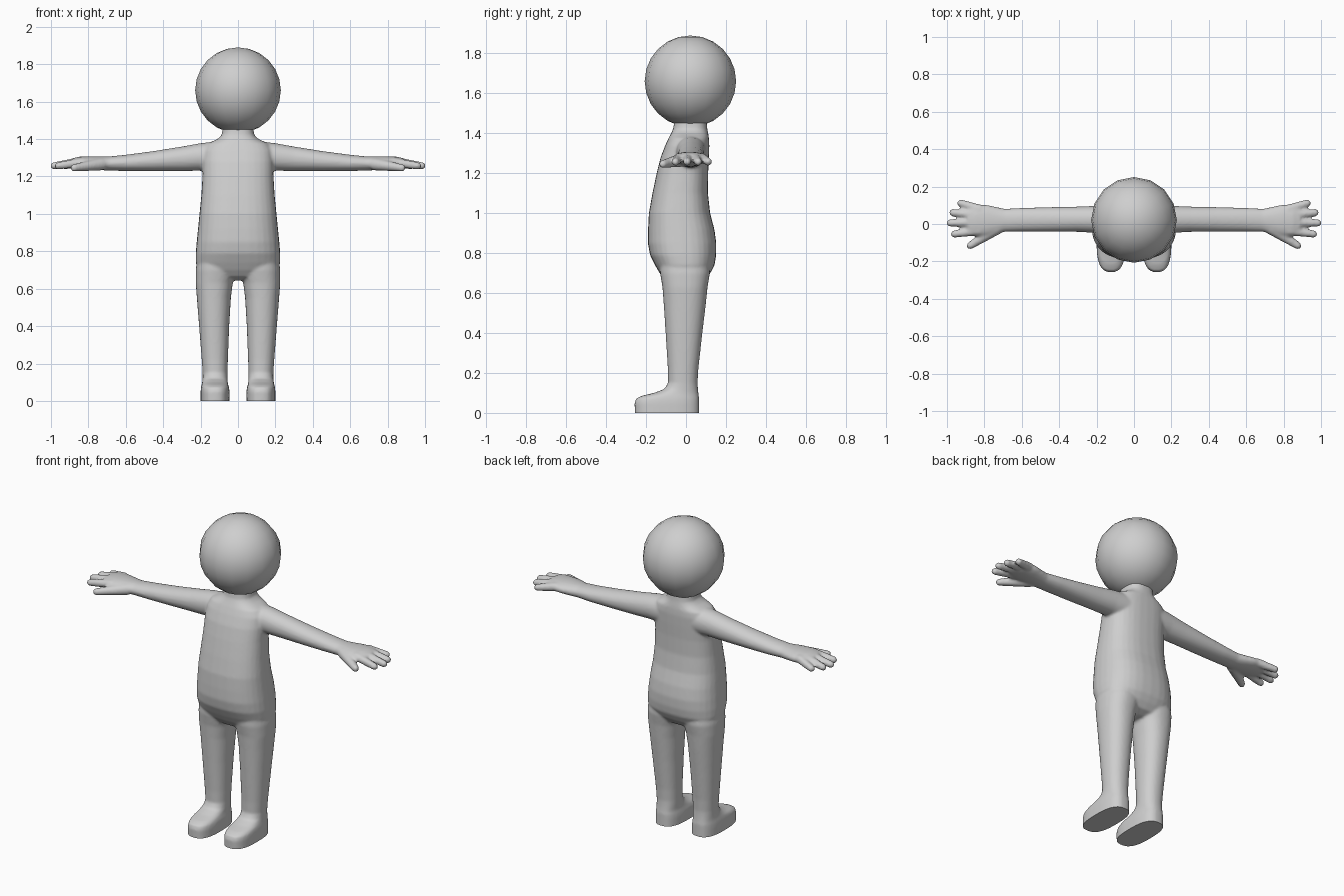
import bpy, bmesh, math
from mathutils import Vector

if "Cube" in bpy.data.objects:
    bpy.data.objects.remove(bpy.data.objects["Cube"])

grey = bpy.data.materials.new("plain grey")
grey.diffuse_color = (0.62, 0.62, 0.62, 1)
grey.use_nodes = True
grey.node_tree.nodes["Principled BSDF"].inputs["Base Color"].default_value = grey.diffuse_color


def ring(cx, cy, rx, ry, power, n=32):
    """Rounded cross-section as 2D points."""
    pts = []
    for i in range(n):
        a = 2 * math.pi * i / n
        c, s = math.cos(a), math.sin(a)
        pts.append((cx + rx * math.copysign(abs(c) ** (2 / power), c),
                    cy + ry * math.copysign(abs(s) ** (2 / power), s)))
    return pts


def loft(bm, rings):
    """Skin a closed tube through rings of 3D points."""
    rows = [[bm.verts.new(p) for p in r] for r in rings]
    n = len(rows[0])
    for a, b in zip(rows, rows[1:]):
        for i in range(n):
            bm.faces.new((a[i], a[(i + 1) % n], b[(i + 1) % n], b[i]))
    bm.faces.new(rows[0][::-1])
    bm.faces.new(rows[-1])


def upright(bm, sections):
    """Sections: z, x low, x high, y front, y back, roundness."""
    loft(bm, [[(x, y, z) for x, y in ring((x0 + x1) / 2, (y0 + y1) / 2,
                                          (x1 - x0) / 2, (y1 - y0) / 2, p)]
              for z, x0, x1, y0, y1, p in sections])


def finger(bm, base, tip, r0, r1):
    """Tapered rod with a rounded tip, built from rings along its axis."""
    base, tip = Vector(base), Vector(tip)
    d = (tip - base).normalized()
    side = d.cross(Vector((0, 0, 1))).normalized()
    up = side.cross(d)
    end = tip - d * r1
    stations = [(base, r0), (end, r1)]
    stations += [(end + d * r1 * math.sin(t), r1 * math.cos(t)) for t in (0.5, 0.95, 1.35)]
    loft(bm, [[c + side * x + up * y for x, y in ring(0, 0, r, r, 2, 16)] for c, r in stations])


bm = bmesh.new()

# Torso and neck
torso = [(0.645, 0.10, -0.06, 0.05), (0.665, 0.17, -0.105, 0.095), (0.70, 0.21, -0.132, 0.122),
         (0.74, 0.226, -0.155, 0.143), (0.79, 0.226, -0.180, 0.151), (0.85, 0.221, -0.191, 0.152),
         (0.92, 0.214, -0.190, 0.142), (1.0, 0.206, -0.186, 0.121), (1.1, 0.196, -0.168, 0.110),
         (1.2, 0.190, -0.147, 0.111), (1.28, 0.190, -0.127, 0.115), (1.34, 0.186, -0.104, 0.117),
         (1.375, 0.165, -0.088, 0.115), (1.40, 0.11, -0.075, 0.111), (1.42, 0.088, -0.065, 0.107),
         (1.45, 0.083, -0.060, 0.104), (1.50, 0.083, -0.060, 0.104)]
upright(bm, [(z, -w, w, f, b, 2.5) for z, w, f, b in torso])

# Leg and foot, run a little below the ground and trimmed flat later
leg = [(-0.03, 0.045, 0.200, -0.255, 0.066, 2.7), (0.05, 0.045, 0.200, -0.258, 0.066, 2.7),
       (0.072, 0.048, 0.198, -0.250, 0.066, 2.7), (0.086, 0.052, 0.195, -0.220, 0.064, 2.6),
       (0.10, 0.055, 0.191, -0.160, 0.062, 2.5), (0.12, 0.056, 0.189, -0.108, 0.060, 2.3),
       (0.15, 0.056, 0.189, -0.090, 0.058, 2.2), (0.22, 0.054, 0.194, -0.091, 0.062, 2.2),
       (0.40, 0.047, 0.208, -0.102, 0.082, 2.2), (0.55, 0.038, 0.220, -0.112, 0.100, 2.2),
       (0.63, 0.028, 0.226, -0.118, 0.108, 2.3), (0.70, 0.010, 0.226, -0.130, 0.120, 2.3),
       (0.80, 0.020, 0.212, -0.130, 0.110, 2.2)]

# Arm and palm: x, y front, y back, z low, z high
arm = [(0.08, -0.060, 0.105, 1.225, 1.392), (0.20, -0.048, 0.097, 1.231, 1.378),
       (0.30, -0.042, 0.093, 1.229, 1.360), (0.45, -0.041, 0.090, 1.228, 1.336),
       (0.60, -0.040, 0.086, 1.229, 1.316), (0.69, -0.041, 0.081, 1.232, 1.307),
       (0.74, -0.056, 0.092, 1.234, 1.307), (0.79, -0.066, 0.103, 1.238, 1.308),
       (0.85, -0.066, 0.104, 1.244, 1.306), (0.89, -0.050, 0.085, 1.250, 1.296)]

# Four fingers and a thumb
digits = [((0.82, 0.078), (0.945, 0.117)), ((0.85, 0.048), (0.988, 0.063)),
          ((0.85, 0.008), (1.003, 0.005)), ((0.82, -0.035), (0.980, -0.056))]

for side in (1, -1):
    upright(bm, [(z, *sorted((side * a, side * b)), f, k, p) for z, a, b, f, k, p in leg])
    loft(bm, [[(side * x, y, z) for y, z in ring((f + b) / 2, (lo + hi) / 2,
                                                 (b - f) / 2, (hi - lo) / 2, 2.1)]
              for x, f, b, lo, hi in arm])
    for (bx, by), (tx, ty) in digits:
        finger(bm, (side * bx, by, 1.278), (side * tx, ty, 1.254), 0.025, 0.020)
    finger(bm, (side * 0.73, -0.022, 1.266), (side * 0.893, -0.127, 1.244), 0.034, 0.020)

bmesh.ops.recalc_face_normals(bm, faces=bm.faces)
me = bpy.data.meshes.new("body")
bm.to_mesh(me)
bm.free()
body = bpy.data.objects.new("body", me)
bpy.context.collection.objects.link(body)

# Fuse the limbs into one soft skin
fuse = body.modifiers.new("fuse", 'REMESH')
fuse.mode, fuse.voxel_size = 'VOXEL', 0.008
soft = body.modifiers.new("soften", 'SMOOTH')
soft.factor, soft.iterations = 0.5, 5
bpy.context.view_layer.update()
skin = bpy.data.meshes.new_from_object(body.evaluated_get(bpy.context.evaluated_depsgraph_get()))
body.modifiers.clear()

# Trim the soles flat on the ground
bm = bmesh.new()
bm.from_mesh(skin)
cut = bmesh.ops.bisect_plane(bm, geom=bm.verts[:] + bm.edges[:] + bm.faces[:], dist=1e-5,
                             plane_co=(0, 0, 0), plane_no=(0, 0, 1), clear_inner=True)
bmesh.ops.holes_fill(bm, edges=[e for e in bm.edges if e.is_boundary], sides=0)
bmesh.ops.recalc_face_normals(bm, faces=bm.faces)
bm.to_mesh(skin)
bm.free()
body.data = skin
bpy.data.meshes.remove(me)
skin.name = "body"

# Head
bpy.ops.mesh.primitive_uv_sphere_add(segments=16, ring_count=12, radius=0.229,
                                     location=(0, 0.022, 1.661))
head = bpy.context.object
head.name = "head"

for ob in (body, head):
    ob.data.materials.clear()
    ob.data.materials.append(grey)
    bpy.ops.object.select_all(action='DESELECT')
    ob.select_set(True)
    bpy.context.view_layer.objects.active = ob
    bpy.ops.object.shade_smooth_by_angle(angle=math.radians(50))
